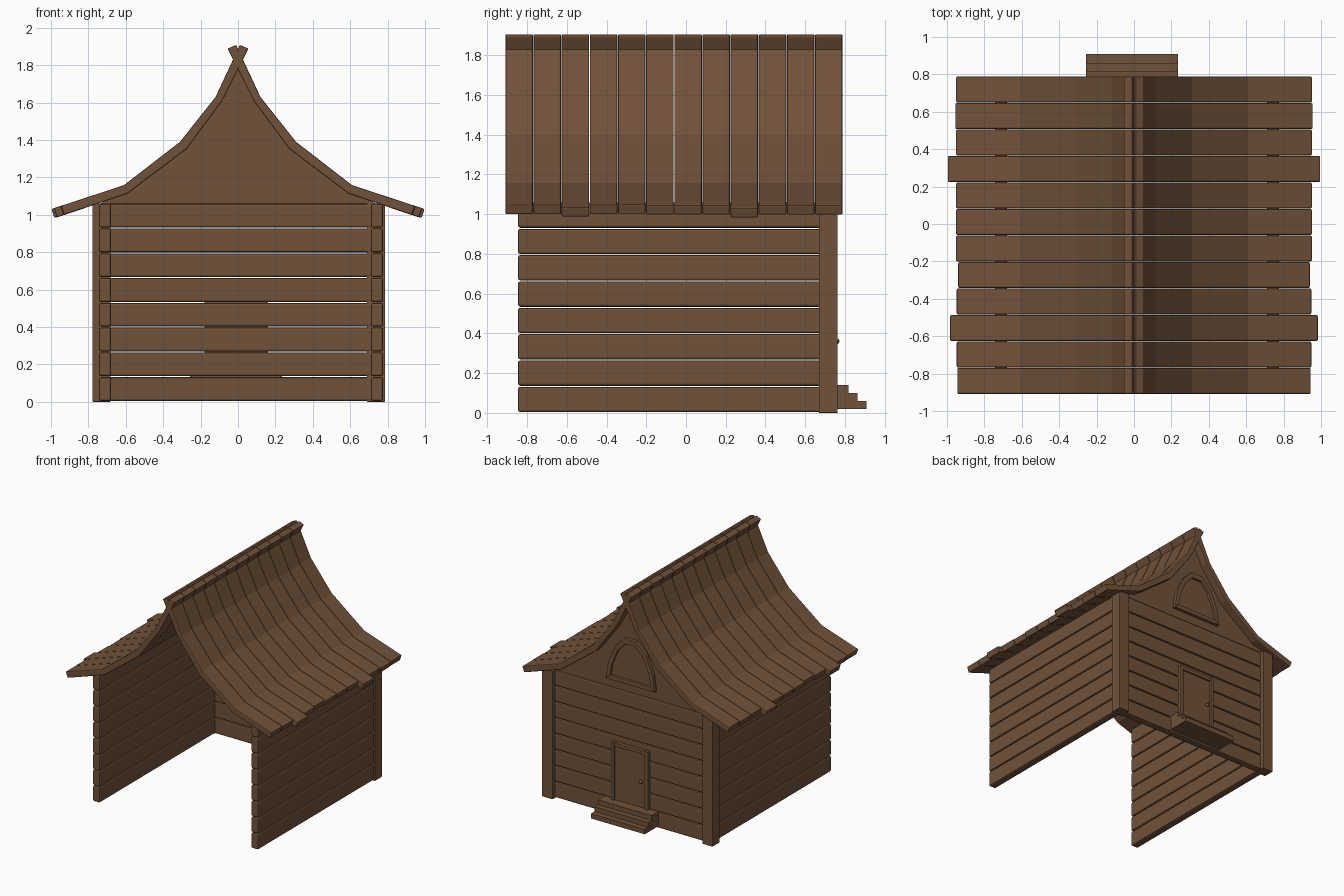
import bpy, bmesh, math

if "Cube" in bpy.data.objects:
    bpy.data.objects.remove(bpy.data.objects["Cube"])

wood = bpy.data.materials.new("brown_wood")
wood.diffuse_color = (0.165, 0.084, 0.042, 1)
wood.use_nodes = True
wood.node_tree.nodes["Principled BSDF"].inputs["Base Color"].default_value = wood.diffuse_color


def finish(name, bm, bevel=0.0):
    bmesh.ops.recalc_face_normals(bm, faces=bm.faces)
    me = bpy.data.meshes.new(name)
    bm.to_mesh(me)
    bm.free()
    me.materials.append(wood)
    ob = bpy.data.objects.new(name, me)
    bpy.context.collection.objects.link(ob)
    if bevel:
        m = ob.modifiers.new("bevel", 'BEVEL')
        m.width = bevel
        m.segments = 2
        m.limit_method = 'ANGLE'
        m.angle_limit = math.radians(50)
    return ob


def box(name, x0, x1, y0, y1, z0, z1, bevel=0.0):
    bm = bmesh.new()
    bmesh.ops.create_cube(bm, size=1)
    for v in bm.verts:
        v.co = (x0 + (v.co.x + .5) * (x1 - x0),
                y0 + (v.co.y + .5) * (y1 - y0),
                z0 + (v.co.z + .5) * (z1 - z0))
    return finish(name, bm, bevel)


def strip(name, outer, inner, y0, y1, bevel=0.0):
    """Solid between two matching polylines in xz, extruded along y."""
    bm = bmesh.new()
    rows = [[bm.verts.new((x, y, z)) for x, z in line]
            for line, y in ((outer, y0), (outer, y1), (inner, y1), (inner, y0))]
    for i in range(len(outer) - 1):
        for k in range(4):
            a, b = rows[k], rows[(k + 1) % 4]
            bm.faces.new((a[i], a[i + 1], b[i + 1], b[i]))
    for i in (0, -1):
        bm.faces.new([r[i] for r in rows])
    return finish(name, bm, bevel)


def prism(name, pts, axis, a0, a1, bevel=0.0):
    """Polygon extruded along x (points are yz) or y (points are xz)."""
    bm = bmesh.new()
    place = (lambda p, a: (a, p[0], p[1])) if axis == 'x' else (lambda p, a: (p[0], a, p[1]))
    face = bm.faces.new([bm.verts.new(place(p, a0)) for p in pts])
    ext = bmesh.ops.extrude_face_region(bm, geom=[face])
    for v in ext['geom']:
        if isinstance(v, bmesh.types.BMVert):
            setattr(v.co, axis, a1)
    return finish(name, bm, bevel)


# Plank walls: two sides and the back
P = 0.1325
for i in range(8):
    z0, z1 = i * P + 0.004, (i + 1) * P - 0.001
    box(f"left_wall_plank_{i}", -0.743, -0.679, -0.845, 0.69, z0, z1, 0.011)
    box(f"right_wall_plank_{i}", 0.711, 0.775, -0.845, 0.69, z0, z1, 0.011)
    box(f"back_wall_plank_{i}", -0.70, 0.73, 0.667, 0.73, z0, z1, 0.011)

# Corner posts
box("left_corner_post", -0.778, -0.682, 0.669, 0.763, 0, 1.06, 0.003)
box("right_corner_post", 0.69, 0.787, 0.669, 0.763, 0, 1.06, 0.003)

# Roof planks, curved and crossing at the ridge
OUT = [(-0.01, 1.908), (0.12, 1.63), (0.31, 1.39), (0.61, 1.158)]
INN = [(-0.056, 1.888), (0.083, 1.61), (0.275, 1.351), (0.592, 1.112)]
ENDS = [.947, .95, .985, .95, .942, .953, .953, .953, .998, .953, .957, .953]
W = 1.70 / 12
for i, e in enumerate(ENDS):
    y0 = -0.91 + i * W
    outer = OUT + [(e, 1.158 - (e - 0.61) * 0.328)]
    inner = INN + [(e - 0.017, 1.158 - (e - 0.61) * 0.328 - 0.049)]
    for side, s in (("left", -1), ("right", 1)):
        strip(f"{side}_roof_plank_{i}", [(s * x, z) for x, z in outer],
              [(s * x, z) for x, z in inner], y0 + 0.001, y0 + W - 0.002, 0.007)

# Gable panel under the roof curve
half = [(0.735, 1.06), (0.60, 1.135), (0.29, 1.37), (0.10, 1.62)]
prism("gable_panel", half + [(0, 1.785)] + [(-x, z) for x, z in reversed(half)], 'y', 0.675, 0.725)

# Arched gable window: raised frame and recessed pane
CX = -0.015
arch_o = [(0.225, 1.13), (0.205, 1.27), (0.14, 1.42), (0.055, 1.505)]
arch_i = [(0.187, 1.165), (0.17, 1.26), (0.115, 1.39), (0.045, 1.46)]
full = lambda h: [(CX + x, z) for x, z in h] + [(CX - x, z) for x, z in reversed(h)]
fo, fi = full(arch_o), full(arch_i)
strip("window_frame", fo, fi, 0.715, 0.752, 0.003)
strip("window_sill", [fo[0], fo[-1]], [fi[0], fi[-1]], 0.715, 0.752, 0.003)
prism("window_pane", fi, 'y', 0.715, 0.732)

# Door with frame and knob
box("door_panel", -0.15, 0.13, 0.72, 0.742, 0.12, 0.59)
box("door_frame_left", -0.18, -0.15, 0.72, 0.757, 0.12, 0.62, 0.003)
box("door_frame_right", 0.13, 0.16, 0.72, 0.757, 0.12, 0.62, 0.003)
box("door_frame_top", -0.15, 0.13, 0.72, 0.757, 0.59, 0.62, 0.003)
bm = bmesh.new()
bmesh.ops.create_uvsphere(bm, u_segments=12, v_segments=8, radius=0.014)
bmesh.ops.translate(bm, verts=bm.verts, vec=(-0.115, 0.758, 0.36))
for f in bm.faces:
    f.smooth = True
finish("door_knob", bm)

# Entrance steps
prism("entrance_steps", [(0.72, 0.02), (0.908, 0.02), (0.908, 0.06), (0.862, 0.06),
                         (0.862, 0.10), (0.818, 0.10), (0.818, 0.14), (0.72, 0.14)],
      'x', -0.257, 0.236)
